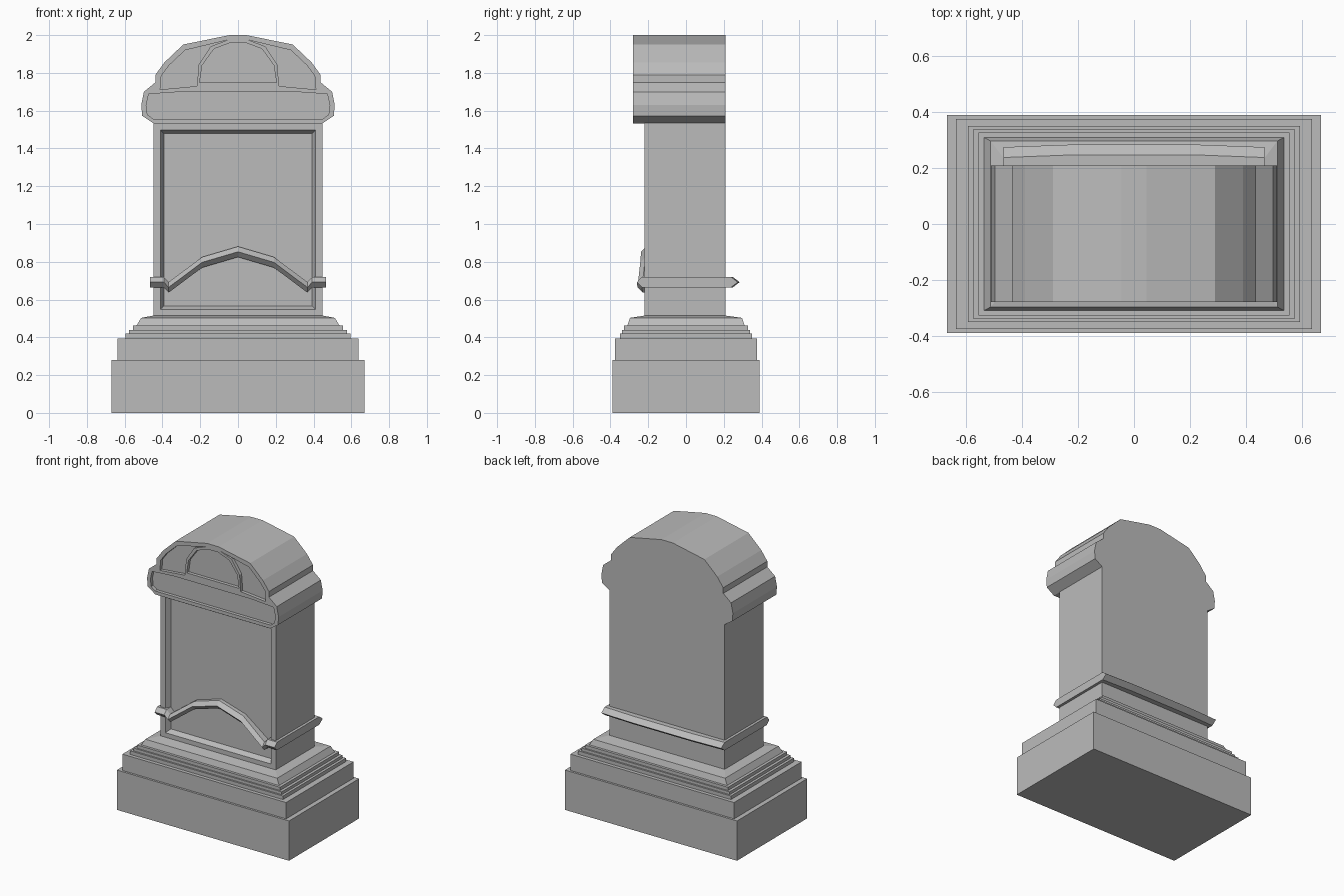
import bpy
import bmesh

if "Cube" in bpy.data.objects:
    bpy.data.objects.remove(bpy.data.objects["Cube"], do_unlink=True)

stone = bpy.data.materials.new("grey stone")
stone.use_nodes = True
GREY = (0.5, 0.5, 0.5, 1)
stone.diffuse_color = GREY
stone.node_tree.nodes["Principled BSDF"].inputs["Base Color"].default_value = GREY


def loft(bm, sections):
    """Skin a row of matching closed sections and cap both ends."""
    rings = [[bm.verts.new(p) for p in s] for s in sections]
    for a, b in zip(rings, rings[1:]):
        for i in range(len(a)):
            j = (i + 1) % len(a)
            bm.faces.new((a[i], a[j], b[j], b[i]))
    bm.faces.new(rings[0])
    bm.faces.new(rings[-1])


def finish(name, bm):
    bmesh.ops.recalc_face_normals(bm, faces=bm.faces)
    mesh = bpy.data.meshes.new(name)
    bm.to_mesh(mesh)
    bm.free()
    mesh.materials.append(stone)
    obj = bpy.data.objects.new(name, mesh)
    bpy.context.collection.objects.link(obj)
    return obj


def rect(x, y0, y1, z):
    return [(-x, y0, z), (x, y0, z), (x, y1, z), (-x, y1, z)]


def mirrored(half):
    """Close a right-hand outline with its mirror image."""
    return half + [(-x, z) for x, z in reversed(half)]


def prism(bm, outline, y0, y1):
    loft(bm, [[(x, y, z) for x, z in outline] for y in (y0, y1)])


# Stepped plinth: half width, half depth, bottom and top of each step
steps = [(0.67, 0.39, 0, 0.28), (0.637, 0.375, 0.28, 0.395),
         (0.595, 0.35, 0.395, 0.42), (0.577, 0.338, 0.42, 0.44),
         (0.557, 0.328, 0.44, 0.463)]
rings = [rect(x, -y, y, z) for x, y, z0, z1 in steps for z in (z0, z1)]
rings += [rect(0.537, -0.31, 0.31, 0.463), rect(0.513, -0.297, 0.297, 0.503),
          rect(0.448, -0.22, 0.21, 0.515)]
bm = bmesh.new()
loft(bm, rings)
finish("plinth", bm)

# Main slab with a bevelled sunken front panel
bm = bmesh.new()
loft(bm, [rect(0.448, -0.22, 0.21, z) for z in (0.51, 1.535)])
bmesh.ops.recalc_face_normals(bm, faces=bm.faces)
front = [f for f in bm.faces if f.normal.y < -0.9]
bmesh.ops.inset_region(bm, faces=front, thickness=0.052)
bmesh.ops.inset_region(bm, faces=front, thickness=0.026, depth=-0.035)
finish("slab", bm)

# Rounded head
bm = bmesh.new()
prism(bm, mirrored([(0.447, 1.533), (0.507, 1.573), (0.512, 1.63), (0.498, 1.7),
                    (0.437, 1.75), (0.437, 1.79), (0.39, 1.855), (0.29, 1.95),
                    (0.045, 2.0)]), -0.28, 0.21)
head = finish("head", bm)

# Sunken panels of the head: band, central arch and two side panels
bm = bmesh.new()
FRONT, FLOOR = -0.32, -0.257
prism(bm, mirrored([(0.45, 1.557), (0.48, 1.58), (0.486, 1.63), (0.473, 1.688),
                    (0.3, 1.7)]), FRONT, FLOOR)
prism(bm, mirrored([(0.203, 1.75), (0.19, 1.84), (0.127, 1.927),
                    (0.04, 1.96)]), FRONT, FLOOR)
side = [(0.412, 1.712), (0.406, 1.785), (0.365, 1.84), (0.28, 1.92), (0.055, 1.974),
        (0.145, 1.94), (0.208, 1.845), (0.217, 1.73)]
for s in (1, -1):
    prism(bm, [(s * x, z) for x, z in side], FRONT, FLOOR)
cutter = finish("panel_cutter", bm)
cutter.hide_render = True
cut = head.modifiers.new("panels", "BOOLEAN")
cut.operation = "DIFFERENCE"
cut.solver = "EXACT"
cut.object = cutter
bpy.context.view_layer.objects.active = head
bpy.ops.object.modifier_apply(modifier=cut.name)
bpy.data.objects.remove(cutter, do_unlink=True)


def rail(name, path, inner, slope):
    """Pointed moulding along x; path holds x, ridge y and z."""
    bm = bmesh.new()
    loft(bm, [[(x, inner, z + 0.028), (x, y + slope, z + 0.028), (x, y, z),
               (x, y + slope, z - 0.028), (x, inner, z - 0.028)]
              for x, y, z in path])
    return finish(name, bm)


# Moulding that arches over the front and runs straight along the back
half = [(0, -0.238, 0.853), (0.19, -0.242, 0.797), (0.367, -0.257, 0.665),
        (0.393, -0.26, 0.692), (0.467, -0.26, 0.692)]
rail("front_rail", [(-x, y, z) for x, y, z in half[:0:-1]] + half, -0.18, 0.027)
rail("back_rail", [(-0.467, 0.275, 0.692), (-0.23, 0.284, 0.692),
                   (0.23, 0.284, 0.692), (0.467, 0.275, 0.692)], 0.19, -0.037)

# Side returns of the moulding
for s, label in ((1, "left"), (-1, "right")):
    bm = bmesh.new()
    prism(bm, [(s * x, z) for x, z in ((0.43, 0.664), (0.467, 0.664),
                                       (0.467, 0.72), (0.43, 0.72))], -0.2, 0.2)
    finish(label + "_rail", bm)
